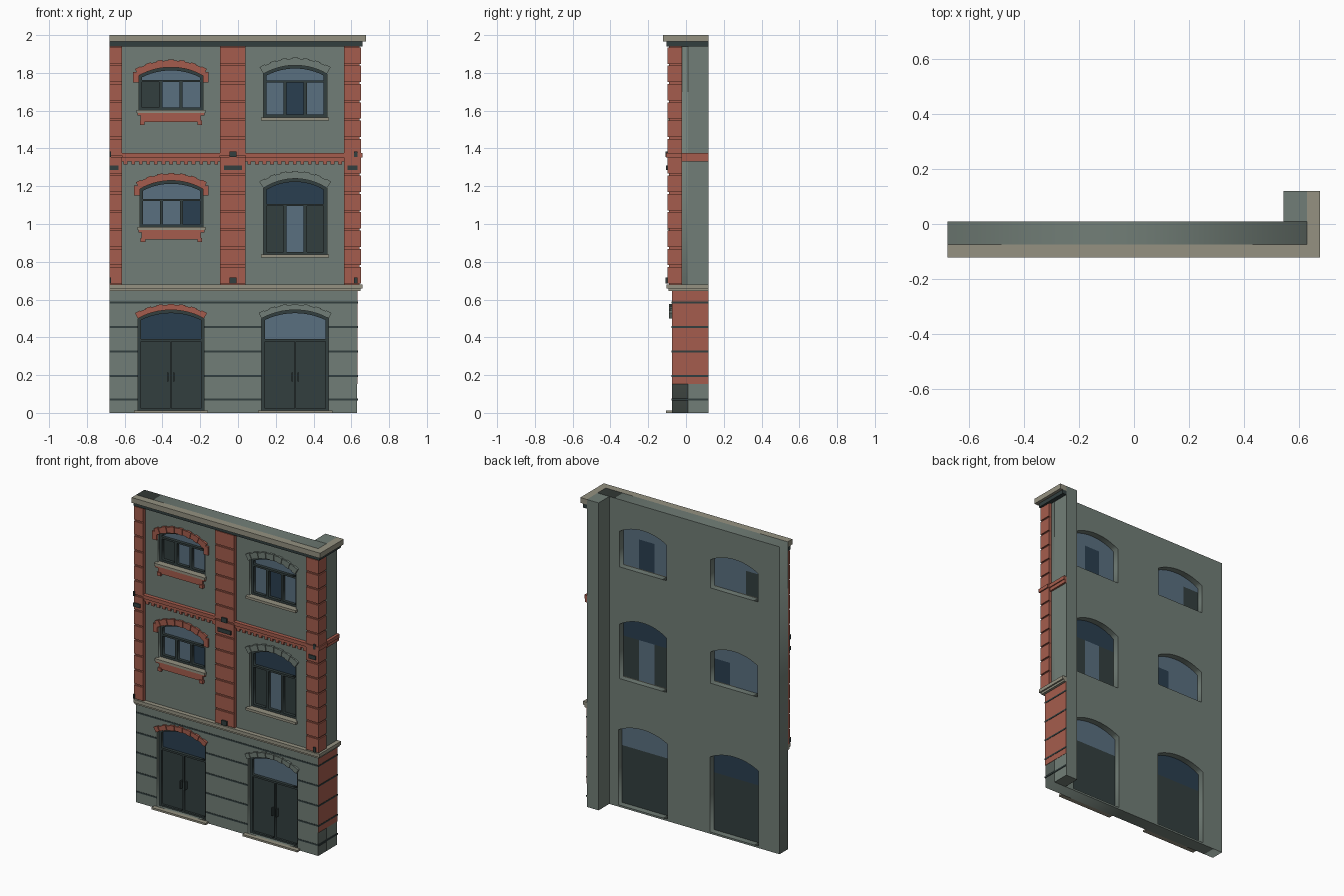
import bpy, bmesh, math
from mathutils import Matrix, Vector

if "Cube" in bpy.data.objects:
    bpy.data.objects.remove(bpy.data.objects["Cube"], do_unlink=True)


def material(name, red, green, blue):
    mat = bpy.data.materials.new(name)
    mat.use_nodes = True
    colour = [(c / 255) ** 2.2 for c in (red, green, blue)] + [1]
    mat.diffuse_color = colour
    mat.node_tree.nodes["Principled BSDF"].inputs["Base Color"].default_value = colour
    return mat


STONE = material("grey green render", 113, 125, 118)
TAN = material("tan stone", 147, 144, 128)
BRICK = material("red brick", 163, 93, 78)
DARK = material("dark paint", 54, 65, 65)
NAVY = material("navy glass", 46, 65, 81)
PALE = material("pale glass", 90, 111, 127)

FRONT, BACK = -0.075, 0.01      # wall faces
LEFT, RIGHT, REAR = -0.68, 0.63, 0.12


def finish(name, bm, mat):
    bmesh.ops.recalc_face_normals(bm, faces=bm.faces)
    mesh = bpy.data.meshes.new(name)
    bm.to_mesh(mesh)
    bm.free()
    mesh.materials.clear()
    mesh.materials.append(mat)
    obj = bpy.data.objects.new(name, mesh)
    bpy.context.collection.objects.link(obj)
    return obj


def boxes(name, mat, *extents):
    """Each extent is x0, x1, y0, y1, z0, z1."""
    bm = bmesh.new()
    for x0, x1, y0, y1, z0, z1 in extents:
        size = Matrix.Diagonal((x1 - x0, y1 - y0, z1 - z0, 1))
        centre = Matrix.Translation(((x0 + x1) / 2, (y0 + y1) / 2, (z0 + z1) / 2))
        bmesh.ops.create_cube(bm, size=1, matrix=centre @ size)
    return finish(name, bm, mat)


def prism(bm, outline, y0, y1):
    face = bm.faces.new([bm.verts.new((x, y0, z)) for x, z in outline])
    new = bmesh.ops.extrude_face_region(bm, geom=[face], use_keep_orig=True)["geom"]
    verts = [v for v in new if isinstance(v, bmesh.types.BMVert)]
    bmesh.ops.translate(bm, verts=verts, vec=(0, y1 - y0, 0))


def plate(name, mat, y0, y1, *outlines):
    """Upright slab; outlines inside the first one become holes."""
    curve = bpy.data.curves.new(name, "CURVE")
    curve.dimensions, curve.fill_mode = "2D", "BOTH"
    curve.extrude = (y1 - y0) / 2
    for outline in outlines:
        spline = curve.splines.new("POLY")
        spline.points.add(len(outline) - 1)
        spline.use_cyclic_u = True
        for point, (x, z) in zip(spline.points, outline):
            point.co = (x, z, 0, 1)
    helper = bpy.data.objects.new(name + " outline", curve)
    bpy.context.collection.objects.link(helper)
    deps = bpy.context.evaluated_depsgraph_get()
    mesh = bpy.data.meshes.new_from_object(helper.evaluated_get(deps), depsgraph=deps)
    bm = bmesh.new()
    bm.from_mesh(mesh)
    bpy.data.objects.remove(helper, do_unlink=True)
    bpy.data.meshes.remove(mesh)
    bmesh.ops.remove_doubles(bm, verts=bm.verts, dist=0.0001)
    turn = Matrix.Translation((0, (y0 + y1) / 2, 0)) @ Matrix.Rotation(math.pi / 2, 4, "X")
    bmesh.ops.transform(bm, matrix=turn, verts=bm.verts)
    return finish(name, bm, mat)


def rect(x0, x1, z0, z1):
    return [(x0, z0), (x1, z0), (x1, z1), (x0, z1)]


def arc(x0, x1, spring, top, grow=0, steps=12):
    """Segmental arch points from right to left."""
    half, rise = (x1 - x0) / 2, top - spring
    radius = (half * half + rise * rise) / (2 * rise)
    sweep = math.asin(half / radius)
    angles = [sweep * (1 - 2 * i / steps) for i in range(steps + 1)]
    return [((x0 + x1) / 2 + (radius + grow) * math.sin(a),
             top - radius + (radius + grow) * math.cos(a)) for a in angles]


def arched(x0, x1, z0, spring, top):
    return [(x0, z0), (x1, z0)] + arc(x0, x1, spring, top)


def voussoirs(name, mat, x0, x1, spring, top, depth, shoulders):
    bm = bmesh.new()
    count = 13
    inner = arc(x0, x1, spring, top, 0, count)
    outer = arc(x0, x1, spring, top, depth, count)
    longer = arc(x0, x1, spring, top, depth + 0.005, count)
    for i in range(count):
        rim = longer if i % 2 == 0 else outer
        prism(bm, [inner[i], inner[i + 1], rim[i + 1], rim[i]],
              FRONT - (0.014 if i % 2 == 0 else 0.009), FRONT + 0.01)
    if shoulders:
        for edge, side in ((x0, -1), (x1, 1)):
            lo, hi = sorted((edge, edge + side * 0.03))
            prism(bm, rect(lo, hi, spring - 0.035, spring + 0.02), FRONT - 0.014, FRONT)
    finish(name, bm, mat)


# Openings: name, x0, x1, bottom, transom, spring, top, arch glass, panes, arch material
OPENINGS = [
    ("upper_right_window", -0.525, -0.185, 1.6, 1.757, 1.785, 1.83, PALE, (DARK, PALE, PALE), BRICK),
    ("upper_left_window", 0.135, 0.47, 1.562, 1.755, 1.795, 1.84, PALE, (PALE, NAVY, PALE), STONE),
    ("middle_right_window", -0.52, -0.185, 0.98, 1.127, 1.185, 1.23, PALE, (PALE, PALE, NAVY), BRICK),
    ("middle_left_window", 0.135, 0.47, 0.835, 1.1, 1.19, 1.24, NAVY, (DARK, PALE, DARK), STONE),
    ("right_door", -0.53, -0.18, 0.012, 0.385, 0.5, 0.545, NAVY, (), BRICK),
    ("left_door", 0.125, 0.48, 0.012, 0.385, 0.5, 0.545, PALE, (), STONE),
]

# Walls
holes = [arched(x0, x1, z0, spring, top) for _, x0, x1, z0, _, spring, top, *_ in OPENINGS]
plate("front_wall", STONE, FRONT, BACK, rect(LEFT, RIGHT, 0, 2), *holes)
boxes("side_wall", STONE, (0.545, RIGHT, BACK, REAR, 0, 2))

# Windows and doors
for name, x0, x1, z0, bar, spring, top, light, panes, arch in OPENINGS:
    t = 0.017
    fan = arched(x0 + t, x1 - t, bar + 0.006, spring - t / 2, top - t)
    third = (x1 - x0 - t) / 3
    cells = []
    if panes:
        for i in range(3):
            left = x0 + t + i * third
            cells.append(rect(left, left + third - t, z0 + t, bar - 0.006))
            boxes(f"{name}_pane_{i}", panes[i],
                  (x0 + (x1 - x0) * i / 3, x0 + (x1 - x0) * (i + 1) / 3, -0.036, -0.03, z0, bar))
        boxes(name + "_sill", TAN, (x0 - 0.012, x1 + 0.012, -0.098, -0.03, z0 - 0.013, z0 + 0.003))
        if arch is BRICK:
            low = z0 - 0.013
            boxes(name + "_apron", BRICK,
                  (x0 - 0.008, x1 + 0.008, -0.092, FRONT, low - 0.012, low),
                  (x0 + 0.01, x1 - 0.01, -0.086, FRONT, low - 0.048, low - 0.012),
                  (x0 + 0.005, x0 + 0.03, -0.092, FRONT, low - 0.062, low - 0.04),
                  (x1 - 0.03, x1 - 0.005, -0.092, FRONT, low - 0.062, low - 0.04))
    else:
        mid = (x0 + x1) / 2
        cells = [rect(x0 + t, mid - 0.004, z0 + 0.01, bar - 0.006),
                 rect(mid + 0.004, x1 - t, z0 + 0.01, bar - 0.006)]
        boxes(name + "_leaves", DARK, (x0, x1, -0.042, -0.03, z0, bar))
        boxes(name + "_handles", DARK, *[
            (mid + s * 0.016 - 0.004, mid + s * 0.016 + 0.004, -0.065, -0.042, 0.165, 0.215)
            for s in (-1, 1)])
        boxes(name + "_step", TAN, (x0 - 0.02, x1 + 0.02, -0.105, FRONT, 0, 0.012))
    plate(name + "_frame", DARK, -0.056, -0.036, arched(x0, x1, z0, spring, top), fan, *cells)
    plate(name + "_fanlight", light, -0.036, -0.03, arched(x0, x1, bar, spring, top))
    voussoirs(name + "_arch", arch, x0, x1, spring, top, 0.036 if panes else 0.028,
              panes and arch is BRICK)

# Ground floor joints, split around the doors
joints = []
for z in (0.07, 0.195, 0.325, 0.455, 0.585):
    spans = [(LEFT, RIGHT)] if z > 0.5 else [(LEFT, -0.53), (-0.18, 0.125), (0.48, RIGHT)]
    joints += [(a, b, FRONT - 0.002, FRONT, z - 0.005, z + 0.005) for a, b in spans]
    joints.append((RIGHT, RIGHT + 0.004, FRONT - 0.002, REAR, z - 0.005, z + 0.005))
boxes("ground_floor_joints", DARK, *joints)
boxes("side_brick_facing", BRICK, (RIGHT, RIGHT + 0.002, FRONT, REAR, 0.152, 0.65))

# Brick pilasters with recessed joints
PILASTERS = {"right": (LEFT, -0.615, FRONT), "centre": (-0.095, 0.04, FRONT),
             "corner": (0.56, 0.65, -0.02)}
course = (1.94 - 0.68) / 13
for name, (x0, x1, rear) in PILASTERS.items():
    inset = 0.008 if x1 > RIGHT else 0
    blocks = [(x0, x1 - inset, -0.091, rear, 0.68, 1.94)]
    for i in range(13):
        z = 0.68 + i * course
        blocks.append((x0, x1, -0.099, rear, z + 0.005, z + course - 0.005))
    boxes(name + "_pilaster", BRICK, *blocks)

# Brick belt with dentils
belt = [(RIGHT, 0.642, -0.02, REAR, 1.33, 1.352), (RIGHT, 0.648, -0.02, REAR, 1.352, 1.375),
        (0.56, 0.658, -0.105, -0.02, 1.352, 1.375)]
for x0, x1 in ((-0.615, -0.095), (0.04, 0.56)):
    belt += [(x0, x1, -0.09, FRONT, 1.332, 1.352), (x0, x1, -0.1, FRONT, 1.352, 1.375)]
    teeth = 13
    step = (x1 - x0) / teeth
    belt += [(x0 + step * (i + 0.25), x0 + step * (i + 0.75), -0.087, FRONT, 1.314, 1.332)
             for i in range(teeth)]
boxes("brick_belt", BRICK, *belt)

# Dark iron anchors on the pilasters
anchors = []
for x0, x1 in ((LEFT, -0.672), (-0.045, -0.008), (0.615, 0.632)):
    anchors += [(x0, x1, -0.108, -0.09, z, z + 0.03) for z in (0.686, 1.355)]
for x0, x1 in ((LEFT, -0.632), (-0.075, 0.022), (0.58, 0.632)):
    anchors.append((x0, x1, -0.106, -0.09, 1.285, 1.31))
boxes("iron_anchors", DARK, *anchors)


# String course and cornice wrap the front and the side
def wrap(name, mat, out, z0, z1):
    boxes(name, mat, (LEFT, RIGHT + out, FRONT - out, FRONT, z0, z1),
          (RIGHT, RIGHT + out, FRONT, REAR, z0, z1))


wrap("string_course_base", TAN, 0.018, 0.645, 0.658)
wrap("string_course", TAN, 0.028, 0.658, 0.68)
wrap("cornice_shadow_band", DARK, 0.028, 1.94, 1.966)
wrap("cornice", TAN, 0.047, 1.966, 2)
